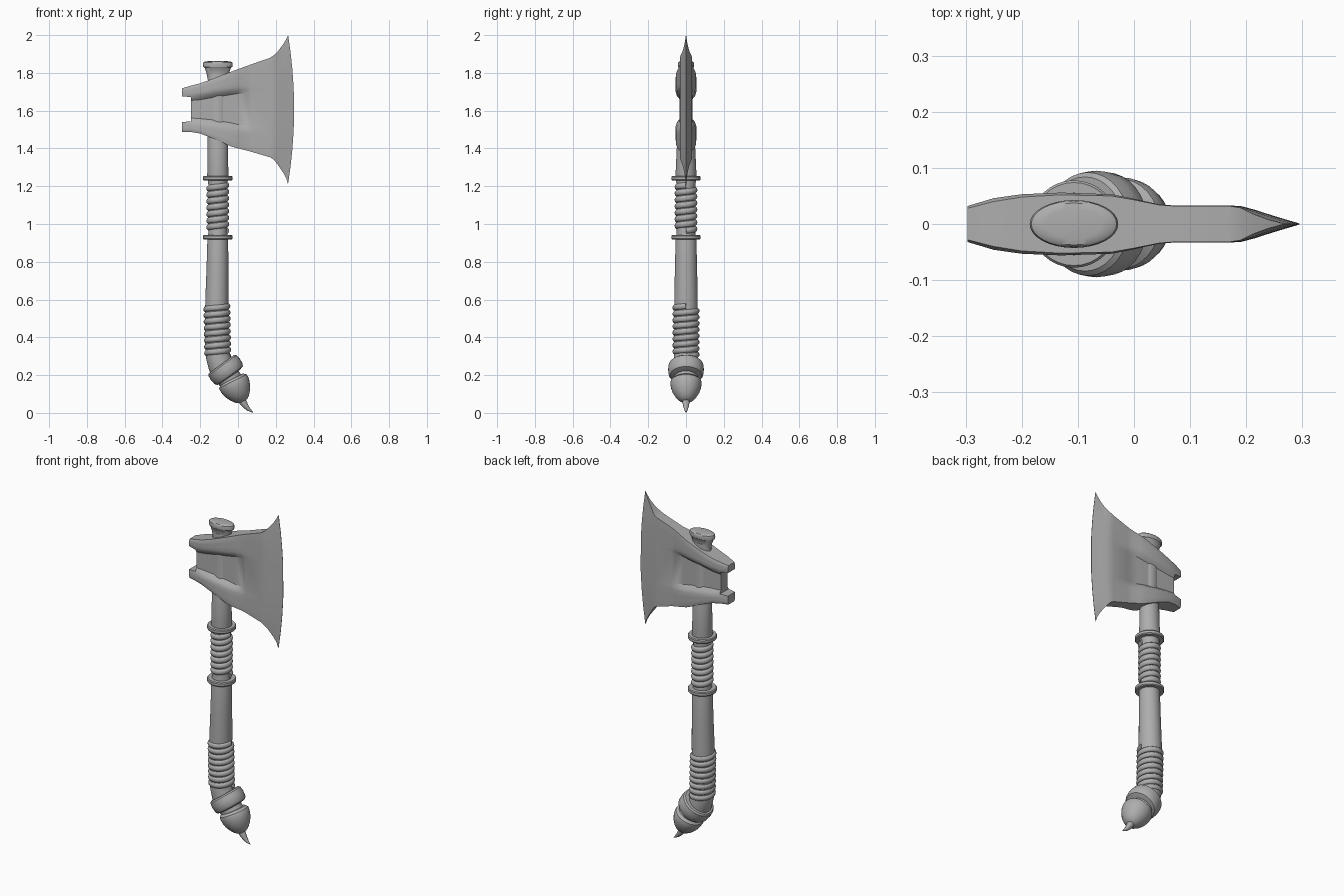
import bpy, bmesh, math
from mathutils import Vector

if "Cube" in bpy.data.objects:
    bpy.data.objects.remove(bpy.data.objects["Cube"])

X, Y, Z = Vector((1, 0, 0)), Vector((0, 1, 0)), Vector((0, 0, 1))
grey = bpy.data.materials.new("plain_grey")
grey.diffuse_color = (0.42, 0.42, 0.42, 1)
grey.use_nodes = True
grey.node_tree.nodes["Principled BSDF"].inputs["Base Color"].default_value = grey.diffuse_color


def finish(name, bm, angle=35):
    bmesh.ops.recalc_face_normals(bm, faces=bm.faces[:])
    me = bpy.data.meshes.new(name)
    bm.to_mesh(me)
    bm.free()
    for p in me.polygons:
        p.use_smooth = True
    me.set_sharp_from_angle(angle=math.radians(angle))
    me.materials.append(grey)
    ob = bpy.data.objects.new(name, me)
    bpy.context.collection.objects.link(ob)
    return ob


def tube(name, pts, radii, ref=Y, axis=None, n=32, angle=35):
    """Elliptical rings (side radius, ref radius) joined along a path."""
    bm = bmesh.new()
    rings = []
    for i, (p, (a, b)) in enumerate(zip(pts, radii)):
        t = axis or (pts[min(i + 1, len(pts) - 1)] - pts[max(i - 1, 0)])
        t = t.normalized()
        side = ref.cross(t).normalized()
        up = t.cross(side)
        rings.append([bm.verts.new(p + side * a * math.cos(k * math.tau / n)
                                   + up * b * math.sin(k * math.tau / n)) for k in range(n)])
    for r, s in zip(rings, rings[1:]):
        for k in range(n):
            j = (k + 1) % n
            bm.faces.new((r[k], r[j], s[j], s[k]))
    bm.faces.new(rings[0])
    bm.faces.new(rings[-1])
    return finish(name, bm, angle)


def lathe(name, origin, axis, prof, squash=1):
    """Profile of (distance, radius) turned about a straight axis."""
    d = Vector(axis).normalized()
    o = Vector(origin)
    return tube(name, [o + d * t for t, r in prof], [(r, r * squash) for t, r in prof], axis=d)


# Curved handle: x, z, side radius, depth radius
shaft = [(-.108, 1.8, .052, .034), (-.108, 1.55, .052, .034), (-.107, 1.42, .054, .048),
         (-.107, 1.25, .056, .056), (-.107, 1.2, .049, .049), (-.107, .96, .049, .049),
         (-.107, .92, .055, .055), (-.109, .75, .058, .059), (-.112, .6, .061, .062),
         (-.114, .45, .061, .062), (-.112, .36, .062, .062), (-.106, .3, .064, .064),
         (-.092, .25, .066, .066), (-.065, .205, .066, .066), (-.02, .15, .06, .06)]
tube("handle", [Vector((x, 0, z)) for x, z, a, b in shaft], [(a, b) for x, z, a, b in shaft])

# Oval cap flaring above the head
lathe("handle_cap", (-.107, 0, 1.72), Z,
      [(0, .05), (.04, .052), (.08, .06), (.108, .07), (.112, .077), (.125, .079),
       (.136, .076), (.14, .069), (.142, .05)], .54)

# Two thin rings around the handle
for name, z in (("upper_ring", 1.242), ("lower_ring", .93)):
    lathe(name, (-.107, 0, z), Z, [(-.012, .05), (-.012, .074), (-.007, .078),
                                   (.007, .078), (.012, .074), (.012, .05)])


# Spiral cord wraps
def wrap(name, z0, z1, x0, x1, rad, turns, r):
    pts = []
    steps = turns * 28
    for i in range(steps + 1):
        f = i / steps
        a = f * turns * math.tau
        pts.append(Vector((x0 + (x1 - x0) * f + rad * math.cos(a), rad * math.sin(a),
                           z0 + (z1 - z0) * f)))
    tube(name, pts, [(r * .75, r)] * len(pts), ref=Z, n=10, angle=60)


wrap("upper_wrap", .965, 1.205, -.107, -.107, .048, 7, .0165)
wrap("lower_wrap", .30, .565, -.107, -.112, .060, 8, .0155)

# Pommel: collar, acorn and curved spike
lathe("pommel_collar", (-.085, 0, .255), (.59, 0, -.81),
      [(-.004, .06), (-.004, .084), (.004, .092), (.03, .095), (.06, .092),
       (.072, .084), (.078, .06)])
lathe("pommel_acorn", (-.027, 0, .167), (.45, 0, -.89),
      [(-.014, .05), (-.012, .068), (0, .081), (.012, .083), (.035, .08), (.06, .072),
       (.085, .058), (.105, .042), (.117, .026), (.121, .01)])
spike = [(.01, .085, .022), (.025, .06, .02), (.038, .04, .016), (.053, .022, .011),
         (.068, .01, .006), (.08, .002, .001)]
tube("pommel_spike", [Vector((x, 0, z)) for x, z, r in spike],
     [(r, r) for x, z, r in spike], n=16)

# Axe head, half thickness, mirrored. Columns:
# x, top, bottom, panel top, panel bottom, band depth, panel depth, rim depth, bulge
cols = [(-.297, 1.718, 1.488, 1.664, 1.552, .032, .030, .028, 0),
        (-.25, 1.732, 1.487, 1.660, 1.555, .046, .030, .040, 0),
        (-.20, 1.745, 1.479, 1.664, 1.552, .053, .030, .048, 0),
        (-.13, 1.770, 1.452, 1.676, 1.545, .056, .029, .052, 0),
        (-.04, 1.805, 1.412, 1.690, 1.530, .053, .027, .050, 0),
        (.00, 1.820, 1.400, 1.697, 1.521, .045, .025, .043, 0),
        (.045, 1.836, 1.389, 1.699, 1.515, .035, .023, .034, 0),
        (.072, 1.846, 1.382, 1.701, 1.513, .033, .033, .032, 0),
        (.17, 1.880, 1.353, 1.705, 1.510, .033, .033, .032, 0),
        (.19, 1.893, 1.340, 1.705, 1.510, .032, .032, .029, 0),
        (.214, 1.915, 1.312, 1.705, 1.510, .026, .026, .018, .002),
        (.245, 1.951, 1.272, 1.705, 1.510, .016, .016, .008, .006),
        (.272, 1.977, 1.243, 1.705, 1.510, .008, .008, .004, .017),
        (.297, 2.000, 1.210, 1.705, 1.510, .0008, .0008, .0008, .032)]
bm = bmesh.new()
grid = []
for x, zt, zb, pt, pb, yb, yp, yr, bulge in cols:
    def span(edge, panel, s):
        a, b = edge - s * .012, panel + s * .03
        return [(edge, yr), (a, yb), (a + (b - a) / 3, yb), (a + (b - a) * 2 / 3, yb), (b, yb),
                (panel + s * .012, yp + (yb - yp) * .75), (panel - s * .006, yp)]
    rows = span(zt, pt, 1) + span(zb, pb, -1)[::-1]
    line = []
    for z, y in rows:
        s = abs(z - 1.607) / ((zt - zb) / 2)
        if x > .18:     # blade thins toward its horns
            y = yb + (yr - yb) * min(s, 1) ** 4
        line.append(bm.verts.new((x - bulge * s * s, -y, z)))
    grid.append(line)
for c, (a, b) in enumerate(zip(grid, grid[1:])):
    for r in range(len(a) - 1):
        if c == 0 and 5 <= r <= 7:      # open notch between the rear arms
            continue
        bm.faces.new((a[r], a[r + 1], b[r + 1], b[r]))
bmesh.ops.delete(bm, geom=[v for v in bm.verts if not v.link_faces], context='VERTS')
rim = bmesh.ops.extrude_edge_only(bm, edges=[e for e in bm.edges if e.is_boundary])
for v in rim["geom"]:
    if isinstance(v, bmesh.types.BMVert):
        v.co.y = 0
head = finish("axe_head", bm, 28)
me = head.data
# Make sure the visible side faces outward before mirroring
if sum(p.normal.y * p.area for p in me.polygons) > 0:
    me.flip_normals()
mod = head.modifiers.new("mirror", 'MIRROR')
mod.use_axis = (False, True, False)
mod.merge_threshold = .0002
